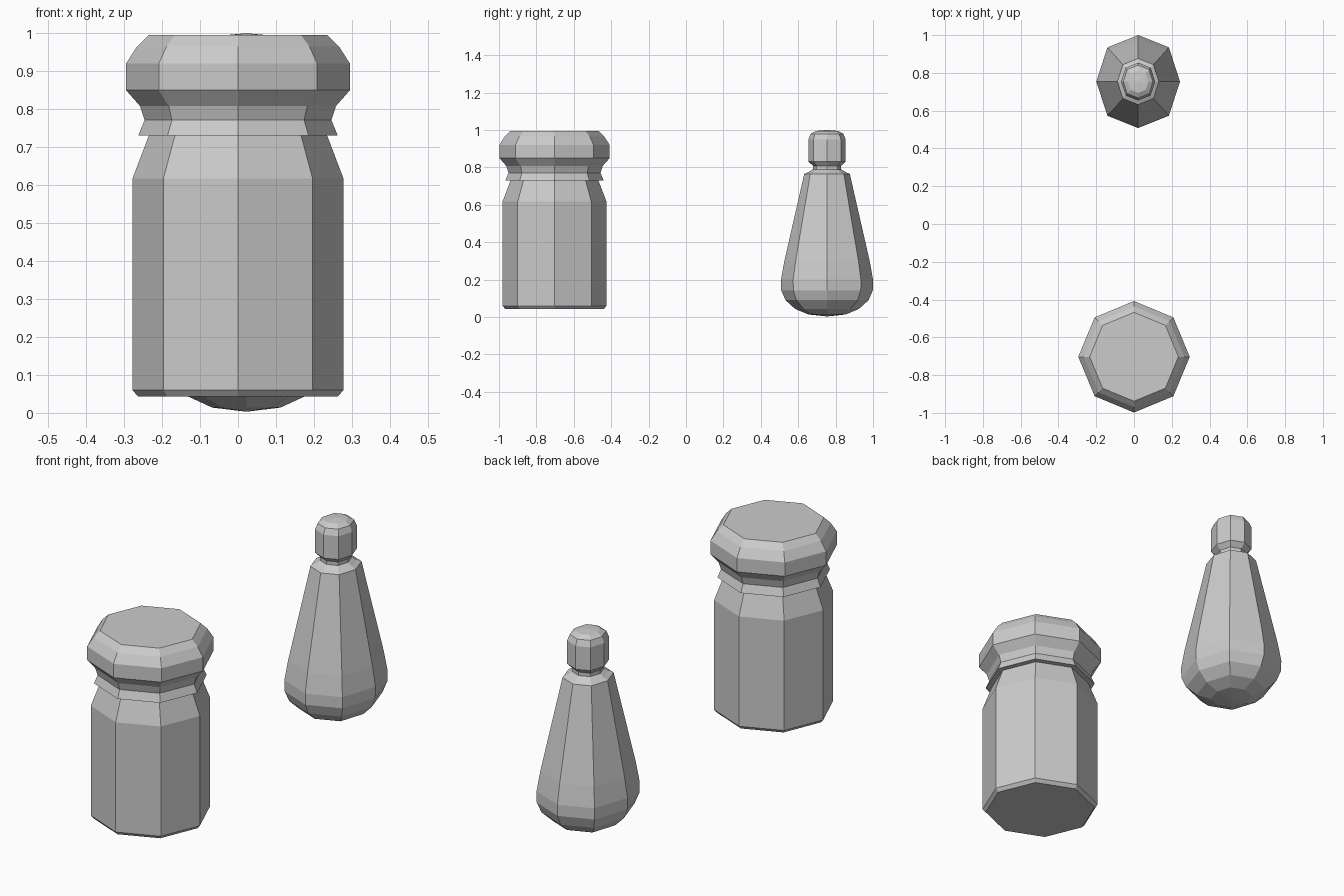
import bpy, bmesh
from math import cos, sin, pi

if "Cube" in bpy.data.objects:
    bpy.data.objects.remove(bpy.data.objects["Cube"])


def lathe(name, profile, loc, sx=1.0, diag=1.0, sides=8):
    """Revolve (radius, z) points into a flat-shaded, closed eight-sided solid.
    A radius of 0 makes a pole; diag widens the diagonal corners."""
    bm = bmesh.new()
    rings = []
    for r, z in profile:
        if r == 0:
            rings.append([bm.verts.new((0, 0, z))])
            continue
        ring = []
        for i in range(sides):
            a = 2 * pi * i / sides
            k = r * (diag if i % 2 else 1.0)
            ring.append(bm.verts.new((k * cos(a) * sx, k * sin(a), z)))
        rings.append(ring)
    for a, b in zip(rings, rings[1:]):
        for i in range(sides):
            j = (i + 1) % sides
            if len(a) == 1:
                bm.faces.new((a[0], b[j], b[i]))
            elif len(b) == 1:
                bm.faces.new((a[i], a[j], b[0]))
            else:
                bm.faces.new((a[i], a[j], b[j], b[i]))
    # flat end caps
    if len(rings[0]) > 1:
        bm.faces.new(rings[0][::-1])
    if len(rings[-1]) > 1:
        bm.faces.new(rings[-1])
    bmesh.ops.recalc_face_normals(bm, faces=bm.faces)
    me = bpy.data.meshes.new(name)
    bm.to_mesh(me)
    bm.free()
    ob = bpy.data.objects.new(name, me)
    ob.location = loc
    bpy.context.collection.objects.link(ob)
    return ob


# Wide jar: body with shoulder, collar ledge, neck and flared lid
lathe("wide_jar", [
    (0.263, 0.043), (0.278, 0.06), (0.278, 0.617), (0.235, 0.73),
    (0.263, 0.73), (0.246, 0.771), (0.258, 0.808), (0.295, 0.85),
    (0.295, 0.92), (0.266, 0.965), (0.235, 0.995),
], (0, -0.703, 0))

# Slim bottle: rounded base, tapering body, pinched neck and domed stopper
lathe("slim_bottle", [
    (0, 0.003), (0.1, 0.014), (0.17, 0.043), (0.222, 0.09), (0.245, 0.143),
    (0.246, 0.20), (0.228, 0.30), (0.122, 0.765), (0.1, 0.775),
    (0.075, 0.79), (0.075, 0.808), (0.1, 0.832), (0.1, 0.95),
    (0.087, 0.98), (0.06, 0.995), (0, 1.0),
], (0.022, 0.754, 0), sx=0.9, diag=1.04)
